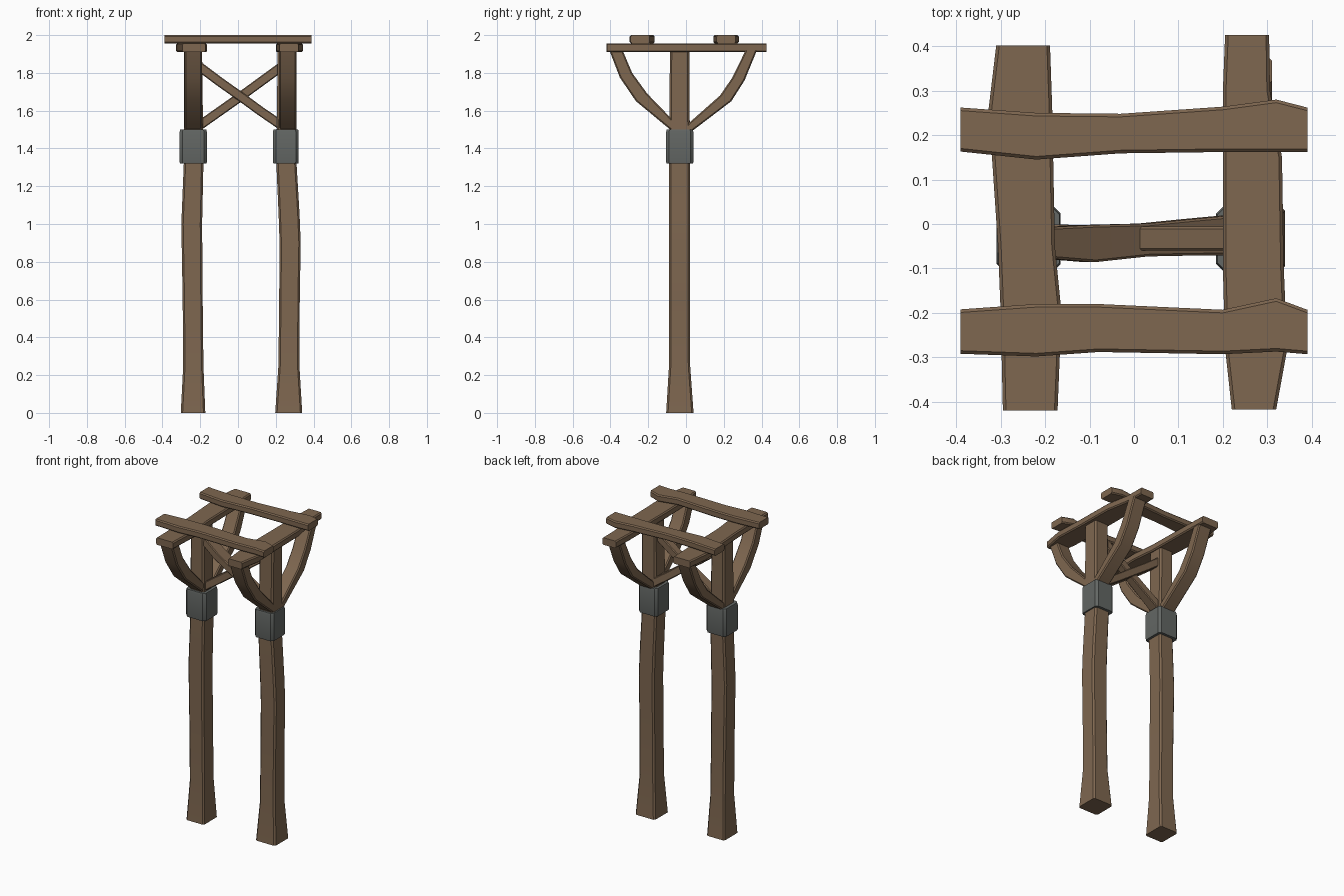
import bpy, bmesh
from mathutils import Vector as V

if "Cube" in bpy.data.objects:
    bpy.data.objects.remove(bpy.data.objects["Cube"])


def material(name, rgb):
    m = bpy.data.materials.new(name)
    m.diffuse_color = (*rgb, 1)
    m.use_nodes = True
    m.node_tree.nodes["Principled BSDF"].inputs["Base Color"].default_value = m.diffuse_color
    return m


WOOD = material("weathered wood", (0.21, 0.135, 0.08))
IRON = material("dull iron", (0.125, 0.135, 0.128))


def loft(name, stations, chamfer, mat):
    """Chamfered box section swept along stations of (centre, half vector a, half vector b)."""
    bm = bmesh.new()
    rings = []
    for c, a, b in stations:
        c, a, b = V(c), V(a), V(b)
        ka, kb = 1 - chamfer / a.length, 1 - chamfer / b.length
        pts = [(1, -kb), (1, kb), (ka, 1), (-ka, 1), (-1, kb), (-1, -kb), (-ka, -1), (ka, -1)]
        rings.append([bm.verts.new(c + a * s + b * t) for s, t in pts])
    for r, q in zip(rings, rings[1:]):
        for i in range(8):
            j = (i + 1) % 8
            bm.faces.new((r[i], r[j], q[j], q[i]))
    bm.faces.new(rings[0])
    bm.faces.new(rings[-1])
    bmesh.ops.recalc_face_normals(bm, faces=bm.faces)
    me = bpy.data.meshes.new(name)
    bm.to_mesh(me)
    bm.free()
    me.materials.append(mat)
    ob = bpy.data.objects.new(name, me)
    bpy.context.collection.objects.link(ob)
    bpy.ops.object.select_all(action='DESELECT')
    ob.select_set(True)
    bpy.context.view_layer.objects.active = ob
    bpy.ops.object.shade_smooth_by_angle(angle=0.6)
    return ob


# Posts: (z, x min, x max, y min, y max)
posts = {
    "left": [(0, -.303, -.173, -.105, .04), (.25, -.29, -.183, -.09, .022), (.6, -.293, -.187, -.09, .02),
             (1.0, -.3, -.19, -.09, .02), (1.32, -.287, -.183, -.09, .02), (1.92, -.285, -.19, -.085, .018)],
    "right": [(0, .197, .34, -.105, .04), (.25, .214, .325, -.09, .022), (.6, .218, .327, -.09, .02),
              (.9, .22, .332, -.09, .02), (1.05, .215, .326, -.09, .02), (1.32, .203, .31, -.09, .02),
              (1.92, .21, .31, -.085, .018)],
}
for side, rows in posts.items():
    loft(side + "_post", [(((x0 + x1) / 2, (y0 + y1) / 2, z), ((x1 - x0) / 2, 0, 0), (0, (y1 - y0) / 2, 0))
                          for z, x0, x1, y0, y1 in rows], .01, WOOD)

# Iron sleeves round the posts
for side, x, h in (("left", -.237, .072), ("right", .253, .068)):
    loft(side + "_sleeve", [((x, -.033, z), (h * s, 0, 0), (0, .072 * s, 0))
                            for z, s in ((1.32, .97), (1.328, 1), (1.488, 1), (1.5, .96))], .015, IRON)

# Cross beams running front to back: (y, x min, x max)
beams = {
    "left": [(-.42, -.295, -.172), (-.2, -.3, -.163), (-.05, -.306, -.178), (.26, -.327, -.184), (.402, -.31, -.189)],
    "right": [(-.417, .22, .32), (-.28, .205, .345), (-.1, .2, .337), (.15, .2, .333), (.3, .2, .306), (.425, .205, .304)],
}
for side, rows in beams.items():
    loft(side + "_beam", [(((x0 + x1) / 2, y, 1.933), ((x1 - x0) / 2, 0, 0), (0, 0, .023))
                          for y, x0, x1 in rows], .007, WOOD)

# Top planks running left to right: (x, y min, y max)
planks = {
    "front": [(-.39, -.292, -.192), (-.22, -.298, -.18), (-.08, -.288, -.18), (.2, -.293, -.193),
              (.32, -.287, -.167), (.39, -.293, -.193)],
    "back": [(-.39, .163, .262), (-.22, .145, .25), (-.03, .159, .248), (.2, .162, .264),
             (.32, .162, .28), (.39, .162, .262)],
}
for side, rows in planks.items():
    loft(side + "_plank", [((x, (y0 + y1) / 2, 1.978), (0, (y1 - y0) / 2, 0), (0, 0, .022))
                           for x, y0, y1 in rows], .007, WOOD)

# Curved braces under the beams: (outer y, outer z, inner y, inner z)
curves = {
    "front": [(-.405, 1.918, -.335, 1.918), (-.35, 1.775, -.285, 1.8), (-.265, 1.65, -.205, 1.69),
              (-.09, 1.505, -.06, 1.54), (-.04, 1.47, -.02, 1.5)],
    "back": [(.375, 1.918, .315, 1.918), (.31, 1.76, .245, 1.775), (.24, 1.65, .18, 1.68),
             (.03, 1.49, .01, 1.53), (-.02, 1.46, -.04, 1.49)],
}
for side, x, w in (("left", -.237, .046), ("right", .264, .046)):
    for end, rows in curves.items():
        loft(f"{side}_{end}_brace", [((x, (yo + yi) / 2, (zo + zi) / 2), (w, 0, 0), (0, (yo - yi) / 2, (zo - zi) / 2))
                                     for yo, zo, yi, zi in rows], .007, WOOD)

# Crossed struts between the posts: (x, z, y centre, half depth)
struts = {
    "falling": [(-.22, 1.845, -.042, .034), (-.1, 1.755, -.044, .042), (.02, 1.67, -.036, .037),
                (.12, 1.597, -.03, .041), (.24, 1.515, -.024, .046)],
    "rising": [(-.22, 1.51, -.035, .035), (0, 1.665, -.033, .027), (.24, 1.84, -.033, .027)],
}
for name, rows in struts.items():
    s = 1 if name == "falling" else -1
    loft(name + "_strut", [((x, y, z), (0, d, 0), (s * .014, 0, .02)) for x, z, y, d in rows], .005, WOOD)
